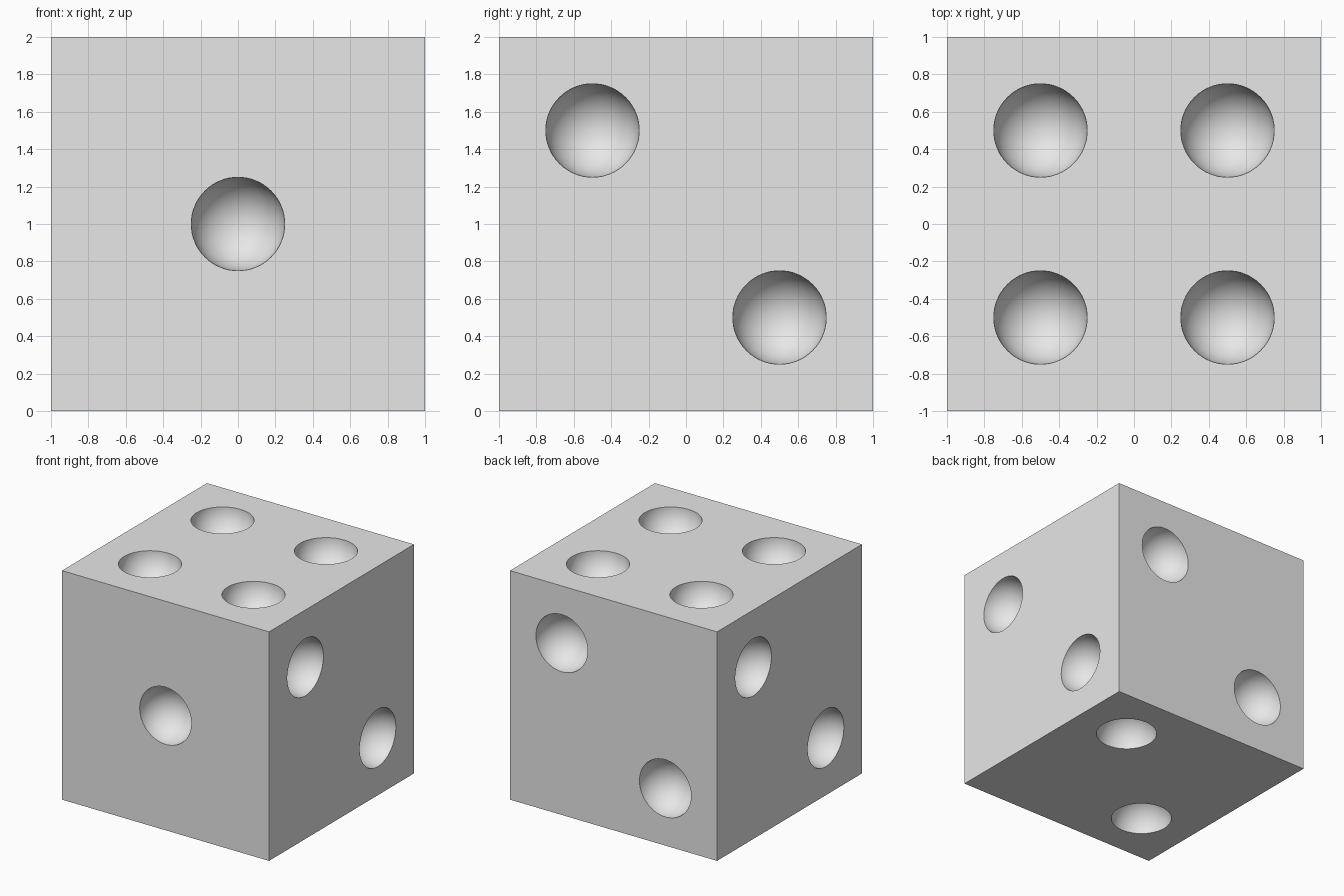
import bpy
import math
from mathutils import Vector

default_cube = bpy.data.objects.get("Cube")
if default_cube:
    bpy.data.objects.remove(default_cube, do_unlink=True)

PIP_RADIUS = 0.25
D = 0.5  # pip distance from the face centre

# Plain grey material
grey = bpy.data.materials.new("light_grey")
grey.use_nodes = True
colour = (0.8, 0.8, 0.8, 1)
grey.diffuse_color = colour
grey.node_tree.nodes["Principled BSDF"].inputs["Base Color"].default_value = colour

# Cube body
bpy.ops.mesh.primitive_cube_add(size=2, location=(0, 0, 1))
body = bpy.context.object
body.name = "die_body"
body.data.materials.append(grey)

# Pip centres on each face, relative to the cube centre
pips = {
    "front": [(0, -1, 0)],
    "back": [(s * D, 1, s * D) for s in (1, -1)],
    "plus_x": [(1, -s * D, s * D) for s in (1, -1)],
    "minus_x": [(-1, s * D, s * D) for s in (1, -1)],
    "top": [(sx * D, sy * D, 1) for sx in (1, -1) for sy in (1, -1)],
    "bottom": [(s * D, s * D, -1) for s in (1, -1)],
}


def face_normal(centre):
    return Vector([round(c) if abs(c) == 1 else 0 for c in centre])


# Spherical cutters with their poles along the face normals
cutters = []
for face, centres in pips.items():
    for centre in centres:
        turn = face_normal(centre).to_track_quat("Z", "Y").to_euler()
        bpy.ops.mesh.primitive_uv_sphere_add(
            segments=64, ring_count=33, radius=PIP_RADIUS,
            location=Vector(centre) + Vector((0, 0, 1)), rotation=turn)
        cutter = bpy.context.object
        cutter.name = "pip_cutter_" + face
        cutter.hide_render = True
        cutter.data.materials.append(grey)
        cutters.append(cutter)

# Carve the hemispherical pips
bpy.ops.object.select_all(action="DESELECT")
body.select_set(True)
bpy.context.view_layer.objects.active = body
for cutter in cutters:
    cut = body.modifiers.new("pip", "BOOLEAN")
    cut.operation = "DIFFERENCE"
    cut.solver = "EXACT"
    cut.object = cutter
    bpy.ops.object.modifier_apply(modifier=cut.name)
    bpy.data.objects.remove(cutter, do_unlink=True)

# Smooth pips, sharp rims and cube edges
bpy.ops.object.shade_smooth_by_angle(angle=math.radians(30))
